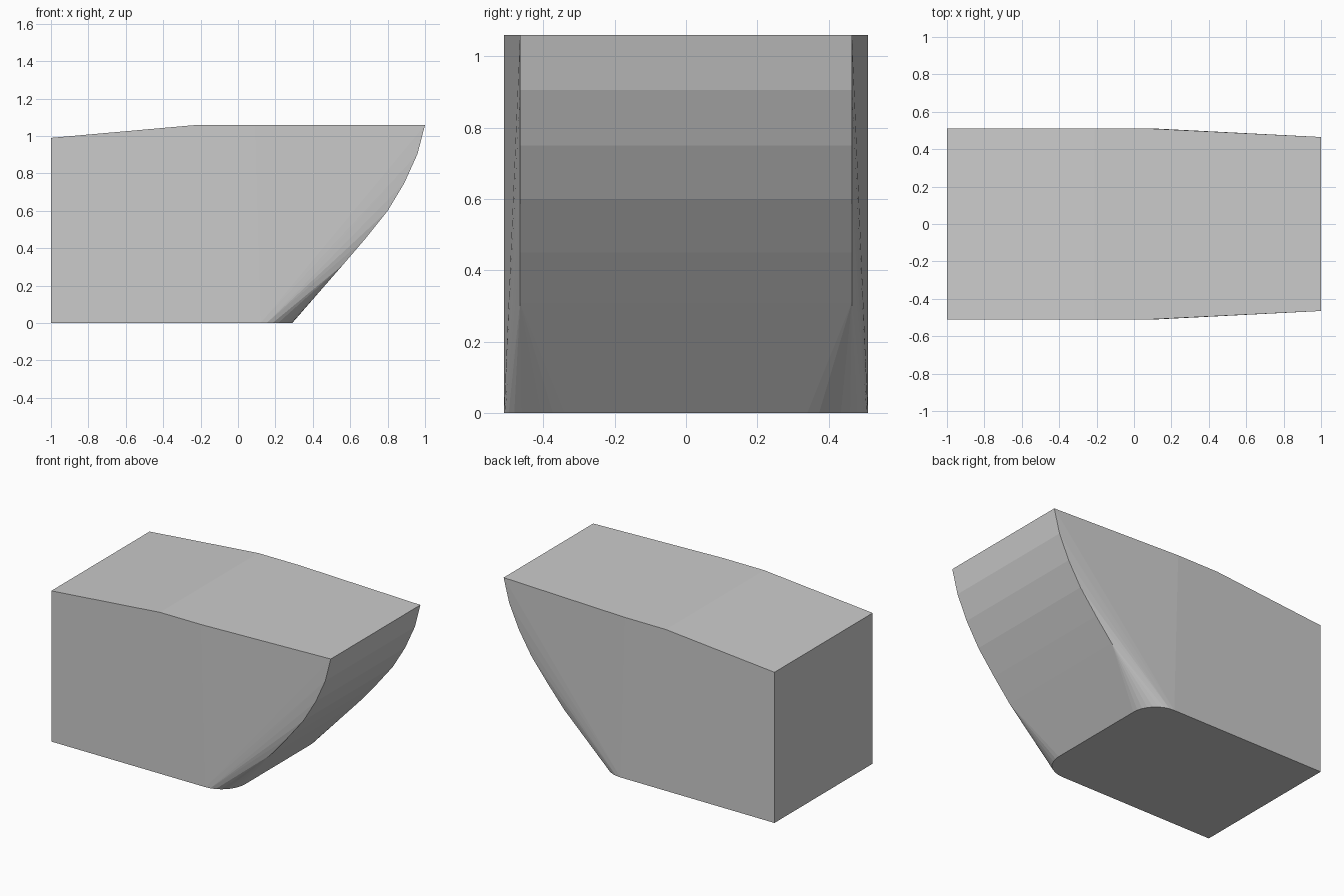
import bpy, bmesh
from math import sin, cos, pi

if "Cube" in bpy.data.objects:
    bpy.data.objects.remove(bpy.data.objects["Cube"], do_unlink=True)

HALF, BOW_HALF, TOP = 0.51, 0.465, 1.06   # half widths and deck height
RADIUS, SEGMENTS = 0.17, 8                # rounded floor corners

grey = bpy.data.materials.new("plain grey")
grey.use_nodes = True
colour = (0.6, 0.6, 0.6, 1)
grey.diffuse_color = colour
grey.node_tree.nodes["Principled BSDF"].inputs["Base Color"].default_value = colour

# One side of the hull: square stern, deck bends, curved bow edge
side = [(-1, HALF, 0), (-1, HALF, 0.99), (-0.21, HALF, TOP), (0.09, HALF, TOP)]
bow = [(1, TOP), (0.96, 0.905), (0.89, 0.75), (0.8, 0.6), (0.68, 0.45), (0.56, 0.31)]
side += [(x, BOW_HALF, z) for x, z in bow]

# Rounded corner of the floor
for i in range(SEGMENTS + 1):
    a = pi / 2 * i / SEGMENTS
    side.append((0.12 + RADIUS * sin(a), HALF - RADIUS + RADIUS * cos(a), 0))

# Mirror the side and wrap both in one skin
bm = bmesh.new()
for x, y, z in side:
    for s in (-1, 1):
        bm.verts.new((x, s * y, z))
bmesh.ops.convex_hull(bm, input=bm.verts[:])
bmesh.ops.dissolve_limit(bm, angle_limit=0.002, verts=bm.verts[:], edges=bm.edges[:])
bmesh.ops.recalc_face_normals(bm, faces=bm.faces[:])
mesh = bpy.data.meshes.new("hull_block")
bm.to_mesh(mesh)
bm.free()
mesh.materials.append(grey)
hull = bpy.data.objects.new("hull_block", mesh)
bpy.context.collection.objects.link(hull)
